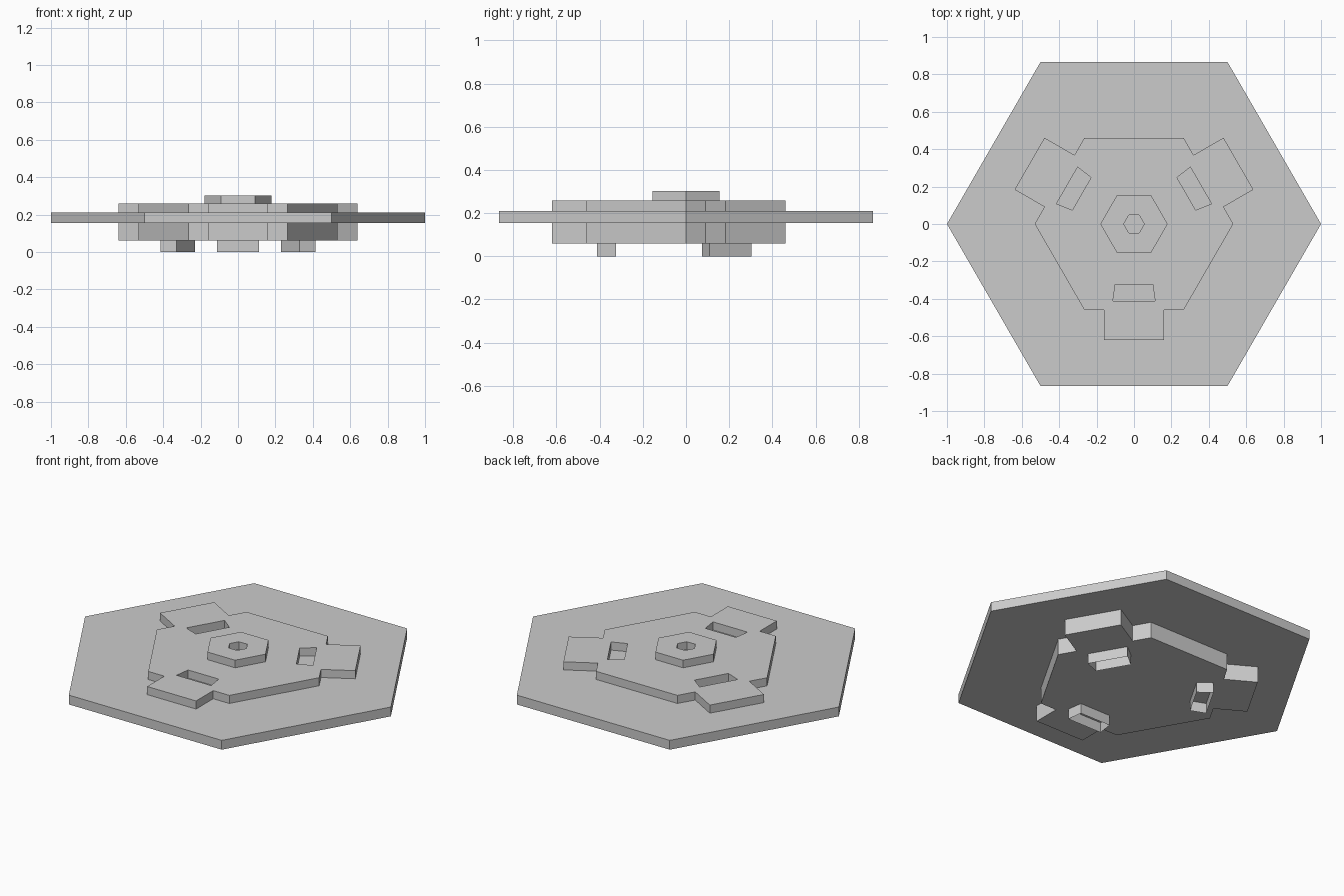
import bpy, bmesh
from math import sin, cos, pi, radians
from mathutils import Matrix

if "Cube" in bpy.data.objects:
    bpy.data.objects.remove(bpy.data.objects["Cube"])

# z levels from the ground up
Z_SLEEVE, Z_BASE, Z_TILE0, Z_TILE1, Z_PLATE, Z_BOSS = 0.0, 0.06, 0.155, 0.21, 0.258, 0.303


def hexagon(r):
    return [(r * cos(i * pi / 3), r * sin(i * pi / 3)) for i in range(6)]


def turn(points, degrees):
    a = radians(degrees)
    return [(x * cos(a) - y * sin(a), x * sin(a) + y * cos(a)) for x, y in points]


def tabbed_outline():
    # three plain hexagon sides alternating with three sides carrying a tab
    pts = []
    for angle, reach in ((0, 0.62), (120, 0.645), (240, 0.645)):
        pts += turn([(-0.265, -0.46), (-0.16, -0.46), (-0.16, -reach),
                     (0.16, -reach), (0.16, -0.46), (0.265, -0.46)], angle)
    return pts


def walls(bm, loop, z0, z1):
    a = [bm.verts.new((x, y, z0)) for x, y in loop]
    b = [bm.verts.new((x, y, z1)) for x, y in loop]
    for i in range(len(loop)):
        j = (i + 1) % len(loop)
        bm.faces.new((a[i], a[j], b[j], b[i]))


def flat(bm, z, *loops):
    # level surface; every loop after the first is a hole
    edges = []
    for loop in loops:
        v = [bm.verts.new((x, y, z)) for x, y in loop]
        edges += [bm.edges.new((v[i - 1], v[i])) for i in range(len(v))]
    bmesh.ops.triangle_fill(bm, edges=edges, use_beauty=True, normal=(0, 0, 1))


def finish(bm, name, recalc=True):
    bmesh.ops.remove_doubles(bm, verts=bm.verts, dist=1e-5)
    if recalc:
        bmesh.ops.recalc_face_normals(bm, faces=bm.faces)
    mesh = bpy.data.meshes.new(name)
    bm.to_mesh(mesh)
    bm.free()
    bpy.context.collection.objects.link(bpy.data.objects.new(name, mesh))


tile, boss, hole = hexagon(1.0), hexagon(0.18), hexagon(0.055)
plate = tabbed_outline()
slot = [(-0.113, -0.413), (0.113, -0.413), (0.1, -0.323), (-0.1, -0.323)]
slots = [turn(slot, a) for a in (0, 120, 240)]

# hexagonal tile with tabbed plate above and below, slots and centre boss
bm = bmesh.new()
flat(bm, Z_BASE, plate)
walls(bm, plate, Z_BASE, Z_TILE0)
flat(bm, Z_TILE0, tile, plate)
walls(bm, tile, Z_TILE0, Z_TILE1)
flat(bm, Z_TILE1, tile, plate)
walls(bm, plate, Z_TILE1, Z_PLATE)
flat(bm, Z_PLATE, plate, boss, *slots)
for s in slots:
    walls(bm, s, Z_TILE1, Z_PLATE)
    flat(bm, Z_TILE1, s)
walls(bm, boss, Z_PLATE, Z_BOSS)
flat(bm, Z_BOSS, boss, hole)
walls(bm, hole, Z_PLATE, Z_BOSS)
flat(bm, Z_PLATE, hole)
finish(bm, "hex_tile")

# thin open sleeves under the slots
bm = bmesh.new()
for s in slots:
    walls(bm, s, Z_SLEEVE, Z_BASE)
finish(bm, "slot_sleeves", recalc=False)
